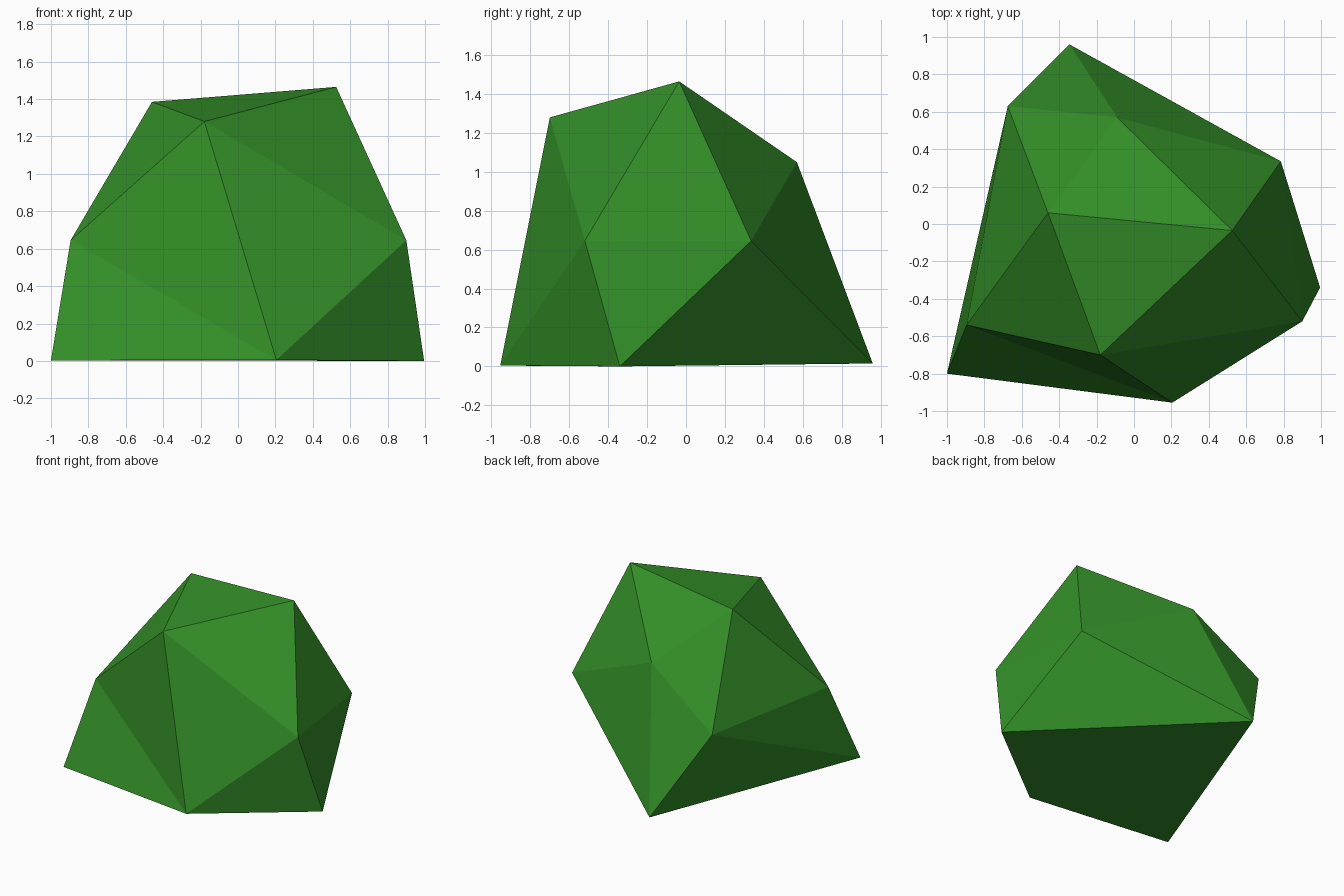
import bpy
import bmesh

cube = bpy.data.objects.get("Cube")
if cube:
    bpy.data.objects.remove(cube, do_unlink=True)

# Leaf green material
green = bpy.data.materials.new("leaf_green")
green.use_nodes = True
colour = (0.033, 0.27, 0.021, 1.0)
green.diffuse_color = colour
bsdf = green.node_tree.nodes["Principled BSDF"]
bsdf.inputs["Base Color"].default_value = colour
bsdf.inputs["Roughness"].default_value = 0.9

# Irregular twenty-sided bush: two poles, an upper and a lower ring of five
crown = (-0.46, 0.06, 1.385)
base = (0.995, -0.34, 0.0)
upper_ring = [(-0.18, -0.70, 1.28), (0.525, -0.035, 1.465), (-0.09, 0.57, 1.05),
              (-0.675, 0.63, 0.645), (-0.895, -0.54, 0.645)]
lower_ring = [(0.205, -0.955, 0.005), (0.90, -0.52, 0.645), (0.785, 0.335, 0.645),
              (-0.345, 0.96, 0.015), (-1.0, -0.80, 0.003)]

bm = bmesh.new()
top, bottom = bm.verts.new(crown), bm.verts.new(base)
upper = [bm.verts.new(p) for p in upper_ring]
lower = [bm.verts.new(p) for p in lower_ring]

# Fan around each pole, zigzag band between the rings
for i in range(5):
    j = (i + 1) % 5
    bm.faces.new((top, upper[i], upper[j]))
    bm.faces.new((upper[i], lower[i], lower[j]))
    bm.faces.new((upper[i], lower[j], upper[j]))
    bm.faces.new((bottom, lower[j], lower[i]))
bmesh.ops.recalc_face_normals(bm, faces=bm.faces)

mesh = bpy.data.meshes.new("bush")
bm.to_mesh(mesh)
bm.free()
mesh.materials.append(green)
bush = bpy.data.objects.new("bush", mesh)
bpy.context.collection.objects.link(bush)
